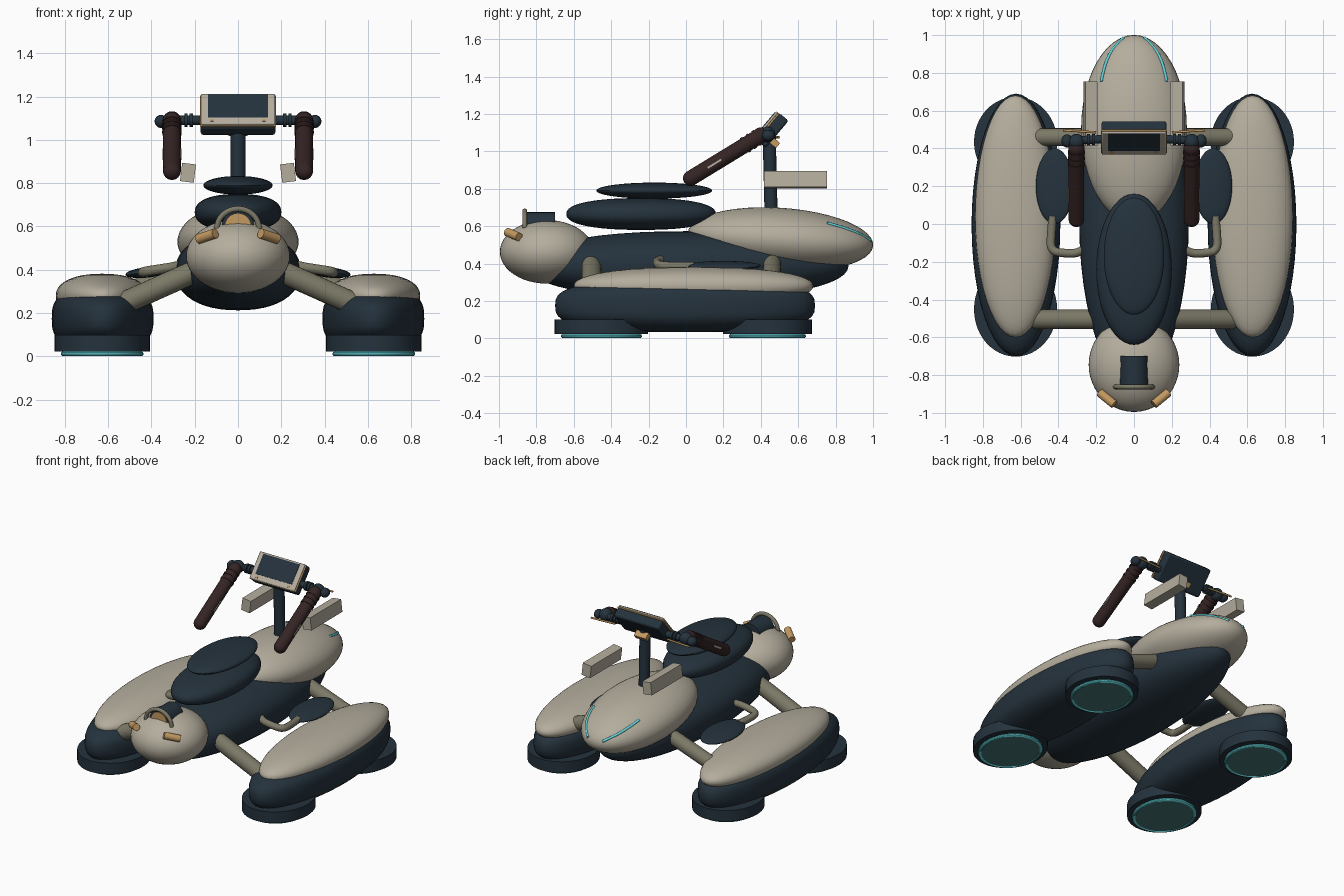
import bpy, math
from mathutils import Vector, Matrix, Euler

if "Cube" in bpy.data.objects:
    bpy.data.objects.remove(bpy.data.objects["Cube"])

def material(name, rgb):
    m = bpy.data.materials.new(name)
    m.diffuse_color = (*rgb, 1)
    m.use_nodes = True
    m.node_tree.nodes["Principled BSDF"].inputs["Base Color"].default_value = m.diffuse_color
    return m

CREAM = material("cream", (.46, .42, .34))
NAVY = material("navy", (.018, .032, .046))
OLIVE = material("olive grey", (.20, .19, .135))
BROWN = material("dark brown", (.036, .018, .018))
GOLD = material("gold", (.55, .32, .12))
CYAN = material("cyan", (.12, .65, .70))
TEAL = material("teal", (.06, .18, .18))

def finish(name, mat, angle=35):
    o = bpy.context.object
    o.name = name
    o.data.materials.clear()
    o.data.materials.append(mat)
    bpy.ops.object.shade_smooth_by_angle(angle=math.radians(angle))
    return o

def blob(name, c, r, mat, e=1.0, rot=(0, 0, 0)):
    """Ellipsoid; e below 1 gives a boxier vertical profile."""
    bpy.ops.mesh.primitive_uv_sphere_add(segments=48, ring_count=24, location=c, rotation=rot)
    o = bpy.context.object
    for v in o.data.vertices:
        x, y, z = v.co
        h = math.hypot(x, y)
        k = h ** e / h if h > 1e-5 else 0
        v.co = (x * k * r[0], y * k * r[1], math.copysign(abs(z) ** e, z) * r[2])
    return finish(name, mat)

def box(name, c, d, mat, rot=(0, 0, 0), bevel=0.0):
    bpy.ops.mesh.primitive_cube_add(size=1, location=c, rotation=rot)
    o = bpy.context.object
    for v in o.data.vertices:
        v.co = [a * b for a, b in zip(v.co, d)]
    if bevel:
        b = o.modifiers.new("bevel", 'BEVEL')
        b.width, b.segments = bevel, 2
    return finish(name, mat)

def rod(name, a, b, r, mat):
    a, b = Vector(a), Vector(b)
    bpy.ops.mesh.primitive_cylinder_add(vertices=24, radius=r, depth=(b - a).length,
        location=(a + b) / 2, rotation=(b - a).to_track_quat('Z', 'Y').to_euler())
    return finish(name, mat)

def disc(name, c, rx, ry, h, mat):
    bpy.ops.mesh.primitive_cylinder_add(vertices=48, radius=1, depth=h, location=c)
    for v in bpy.context.object.data.vertices:
        v.co.x *= rx
        v.co.y *= ry
    return finish(name, mat)

def tube(name, pts, r, mat):
    cu = bpy.data.curves.new(name, 'CURVE')
    cu.dimensions = '3D'
    cu.bevel_depth, cu.bevel_resolution, cu.use_fill_caps = r, 4, True
    sp = cu.splines.new('NURBS')
    sp.points.add(len(pts) - 1)
    for p, q in zip(sp.points, pts):
        p.co = (*q, 1)
    sp.use_endpoint_u, sp.order_u = True, 3
    o = bpy.data.objects.new(name, cu)
    bpy.context.collection.objects.link(o)
    bpy.ops.object.select_all(action='DESELECT')
    bpy.context.view_layer.objects.active = o
    o.select_set(True)
    bpy.ops.object.convert(target='MESH')
    return finish(name, mat)

# Main body
TAIL_C, TAIL_R = Vector((0, .505, .53)), (.28, .497, .168)
TAIL_ROT = Euler((math.radians(-4), 0, 0))
blob("hull", (0, .01, .393), (.29, .86, .18), NAVY, .9)
blob("nose", (0, -.745, .463), (.24, .25, .17), CREAM)
blob("tail_shell", TAIL_C, TAIL_R, CREAM, 1, TAIL_ROT)

# Seat
blob("seat_base", (0, -.24, .665), (.2, .4, .085), NAVY, .85)
blob("seat_cushion", (0, -.17, .79), (.16, .31, .043), NAVY)

# Hooded lamp on the nose
rod("nose_hood", (0, -.855, .60), (0, -.70, .60), .075, NAVY)
rod("nose_lamp", (0, -.862, .60), (0, -.85, .60), .062, GOLD)
tube("nose_arch", [(.098 * math.cos(t), -.862, .59 + .092 * math.sin(t))
                   for t in [math.pi * i / 12 for i in range(13)]], .013, OLIVE)

# Steering column
rod("steering_column", (0, .455, .66), (0, .445, 1.08), .035, NAVY)
box("column_bracket", (0, .475, 1.045), (.09, .045, .035), GOLD, (math.radians(-40), 0, 0))

# Display, stacked in layers along its tilted axis
TILT = (math.radians(-40), 0, 0)
FRAME = Matrix.Translation((0, .455, 1.118)) @ Euler(TILT).to_matrix().to_4x4()
def on_display(name, c, d, mat, bevel=0.0):
    box(name, FRAME @ Vector(c), d, mat, TILT, bevel)
on_display("display_case", (0, .011, 0), (.345, .063, .19), NAVY, .012)
on_display("display_trim", (0, -.023, 0), (.352, .010, .186), GOLD, .004)
on_display("display_bezel", (0, -.034, 0), (.342, .014, .184), CREAM, .006)
on_display("display_screen", (0, -.041, .013), (.276, .006, .136), NAVY)

for s, side in ((1, "right"), (-1, "left")):
    def P(x, y, z):
        return Vector((s * x, y, z))

    # Side pods and their hover feet
    blob(side + "_pod", P(.625, -.005, .175), (.235, .695, .142), NAVY, .68)
    blob(side + "_pod_cover", P(.628, .04, .28), (.213, .64, .102), CREAM, .9)
    for end, y, ry in (("front", -.452, .25), ("rear", .435, .238)):
        n = side + "_" + end
        disc(n + "_foot", P(.627, y, .062), .22, ry, .076, NAVY)
        disc(n + "_glow_plate", P(.627, y, .016), .178, ry * .8, .022, TEAL)
        bpy.ops.mesh.primitive_torus_add(major_radius=.18, minor_radius=.011,
            major_segments=48, minor_segments=10, location=P(.627, y, .012))
        bpy.context.object.scale.y = ry / .22
        finish(n + "_glow_ring", CYAN)

    # Struts joining pods to the hull
    rod(side + "_front_strut", P(.16, -.505, .41), P(.53, -.505, .245), .052, OLIVE)
    rod(side + "_rear_strut", P(.14, .46, .43), P(.53, .46, .29), .047, OLIVE)

    # Footrest and its bent pipe
    blob(side + "_footrest", P(.42, .2, .388), (.1, .2, .024), NAVY, 1, (0, s * math.radians(6), 0))
    tube(side + "_footrest_pipe", [P(.24, -.11, .43), P(.28, -.155, .415), P(.38, -.155, .40),
         P(.44, -.14, .39), P(.44, -.06, .385), P(.43, .04, .385)], .023, OLIVE)

    # Headlights
    rod(side + "_headlight", P(.105, -.955, .568), P(.182, -.892, .542), .023, GOLD)

    # Handlebar, knuckles, grip and lever
    rod(side + "_handlebar", P(.15, .45, 1.09), P(.37, .44, 1.09), .022, NAVY)
    for i, x in enumerate((.215, .24)):
        rod(f"{side}_bar_collar_{i}", P(x - .008, .446, 1.09), P(x + .008, .446, 1.09), .031, NAVY)
    blob(side + "_bar_end", P(.355, .44, 1.085), (.03, .035, .03), NAVY)
    blob(side + "_knuckle", P(.305, .435, 1.09), (.042, .042, .042), NAVY)
    top, tip = P(.305, .40, 1.085), P(.305, .025, .856)
    rod(side + "_grip", top, tip, .041, BROWN)
    blob(side + "_grip_top", top, (.043, .043, .043), BROWN)
    blob(side + "_grip_tip", tip, (.041, .041, .041), BROWN)
    for i, f in enumerate((.04, .12, .2)):
        a = top.lerp(tip, f)
        rod(f"{side}_grip_ridge_{i}", a, a + (tip - top) * .035, .045, BROWN)
    slope = math.atan2(top.z - tip.z, top.y - tip.y)
    for i, dx in enumerate((-.041, .041)):
        box(f"{side}_grip_stripe_{i}", top.lerp(tip, .66) + Vector((dx, 0, 0)),
            (.006, .085, .010), CREAM, (slope, 0, 0))
    rod(side + "_lever", P(.2, .485, 1.075), P(.375, .497, 1.075), .006, GOLD)

    # Display buttons
    on_display(side + "_display_button", (s * .12, -.042, -.073), (.016, .006, .012), GOLD)

    # Rear side panels beside the column
    box(side + "_side_panel", P(.231, .585, .848), (.064, .337, .085), CREAM,
        (0, s * math.radians(-7), 0))

    # Light strips hugging the tail surface
    pts = []
    R = TAIL_ROT.to_matrix()
    for p in (P(.18, .765, .62), P(.178, .83, .61), P(.16, .90, .59), P(.12, .96, .56), P(.055, .99, .525)):
        q = R.inverted() @ (p - TAIL_C)
        q /= math.sqrt(sum((a / b) ** 2 for a, b in zip(q, TAIL_R)))
        pts.append(TAIL_C + R @ (q * 1.003))
    tube(side + "_tail_light", pts, .008, CYAN)
